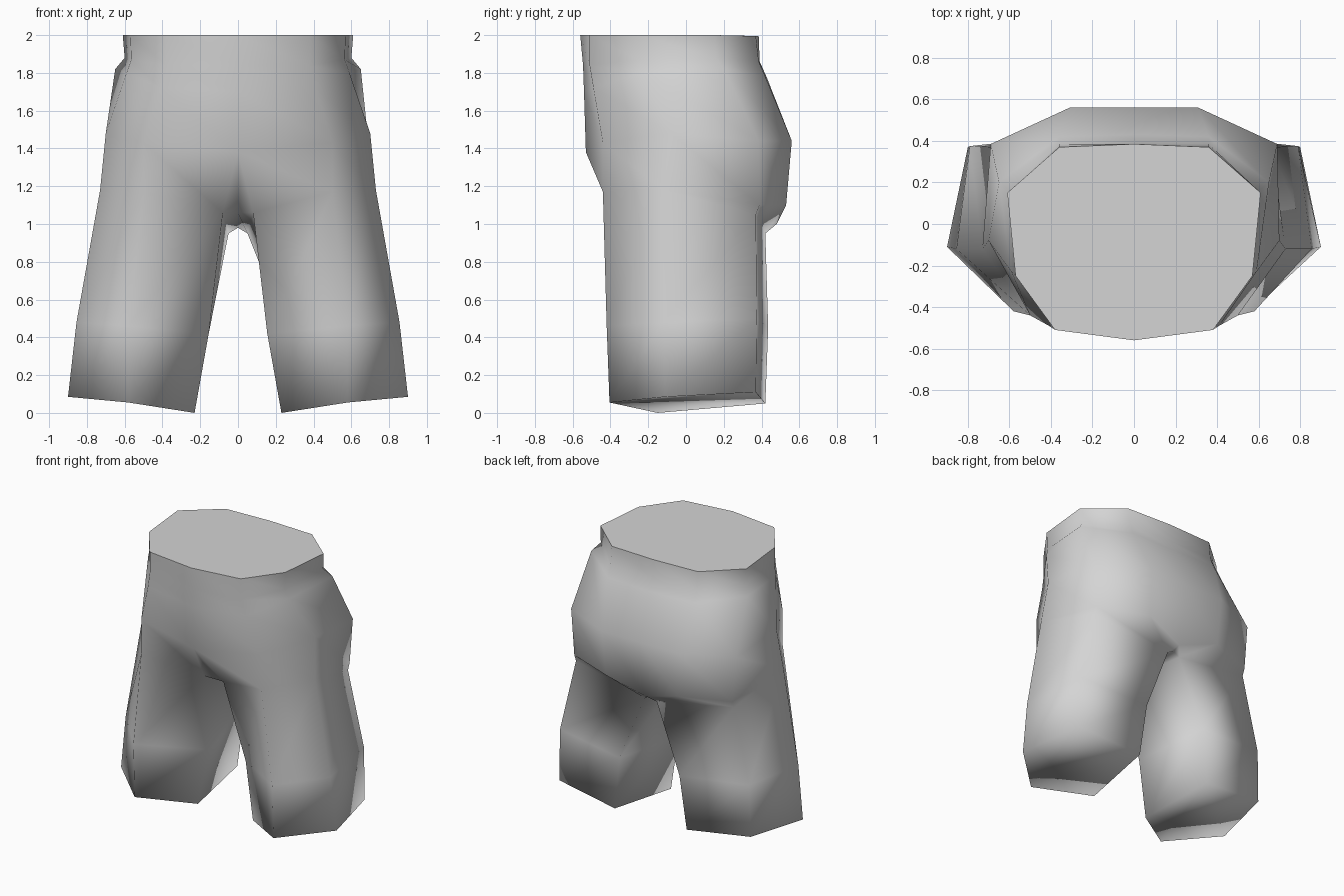
import bpy, bmesh

if "Cube" in bpy.data.objects:
    bpy.data.objects.remove(bpy.data.objects["Cube"])

grey = bpy.data.materials.new("light grey cloth")
grey.diffuse_color = (0.66, 0.66, 0.66, 1)
grey.use_nodes = True
grey.node_tree.nodes["Principled BSDF"].inputs["Base Color"].default_value = grey.diffuse_color

# Half rings of the hips, from centre back round the side to centre front
HIP_RINGS = [
    [(0, .385, 1.995), (.36, .37, 1.995), (.61, .15, 2), (.57, -.25, 2), (.38, -.51, 2), (0, -.56, 2)],
    [(0, .39, 1.86), (.36, .385, 1.86), (.6, .16, 1.88), (.565, -.25, 1.87), (.38, -.51, 1.84), (0, -.545, 1.84)],
    [(0, .43, 1.77), (.36, .42, 1.78), (.65, .2, 1.82), (.59, -.23, 1.8), (.41, -.49, 1.72), (0, -.54, 1.7)],
    [(0, .56, 1.44), (.31, .56, 1.44), (.69, .385, 1.44), (.70, -.08, 1.48), (.5, -.44, 1.43), (0, -.53, 1.38)],
]
# Lower edge of the seat: centre back, back, side back
SEAT = [(0, .48, 1.0), (.3, .53, 1.1), (.66, .39, 1.1)]
# Leg rings: outer, front, inner, back inner, back outer
LEG_RINGS = [
    [(.73, -.12, 1.18), (.5, -.44, 1.17), (.08, -.29, 1.06), (.05, .42, .95), (.66, .37, 1.05)],
    [(.855, -.12, .48), (.58, -.42, .46), (.155, -.13, .42), (.25, .435, .45), (.79, .375, .5)],
    [(.9, -.11, .085), (.58, -.405, .055), (.23, -.15, 0), (.30, .42, .05), (.8, .37, .11)],
]

bm = bmesh.new()


def build_side(side):
    """Build one half of the garment."""
    def row(points):
        return [bm.verts.new((side * x, y, z)) for x, y, z in points]

    def face(*verts):
        bm.faces.new(verts if side > 0 else verts[::-1])

    hips, seat, legs = [row(r) for r in HIP_RINGS], row(SEAT), [row(r) for r in LEG_RINGS]
    # waistband and hips
    for up, low in zip(hips, hips[1:]):
        for i in range(5):
            face(up[i + 1], up[i], low[i], low[i + 1])
    # seat, outer thigh and front, joined to the top of the leg
    h = hips[-1]
    outer, front, inner, back_in, back_out = legs[0]
    for i in range(2):
        face(h[i + 1], h[i], seat[i], seat[i + 1])
    face(h[3], h[2], seat[2], outer)
    face(outer, seat[2], back_out)
    face(h[4], h[3], outer, front)
    face(h[5], h[4], front, inner)
    # underside of the seat
    face(seat[1], seat[0], back_in)
    face(seat[2], seat[1], back_in, back_out)
    # half of the crotch strip
    mid_front, mid_back = row([(0, -.29, 1.06), (0, .42, .98)])
    face(h[5], inner, mid_front)
    face(mid_front, inner, back_in, mid_back)
    face(mid_back, back_in, seat[0])
    # leg with a closed hem
    for up, low in zip(legs, legs[1:]):
        for i in range(5):
            j = (i + 1) % 5
            face(up[i], up[j], low[j], low[i])
    face(*legs[-1])


build_side(1)
build_side(-1)
bmesh.ops.remove_doubles(bm, verts=bm.verts, dist=.0005)

# Closed waist
rim = [e for e in bm.edges if e.is_boundary and all(v.co.z > 1.9 for v in e.verts)]
cap = bmesh.ops.contextual_create(bm, geom=rim)["faces"]
bmesh.ops.recalc_face_normals(bm, faces=bm.faces)

# Smooth cloth, flat waist with a sharp rim
for f in bm.faces:
    f.smooth = f not in cap
for e in rim:
    e.smooth = False

mesh = bpy.data.meshes.new("trousers")
bm.to_mesh(mesh)
bm.free()
mesh.materials.append(grey)
bpy.context.collection.objects.link(bpy.data.objects.new("trousers", mesh))
